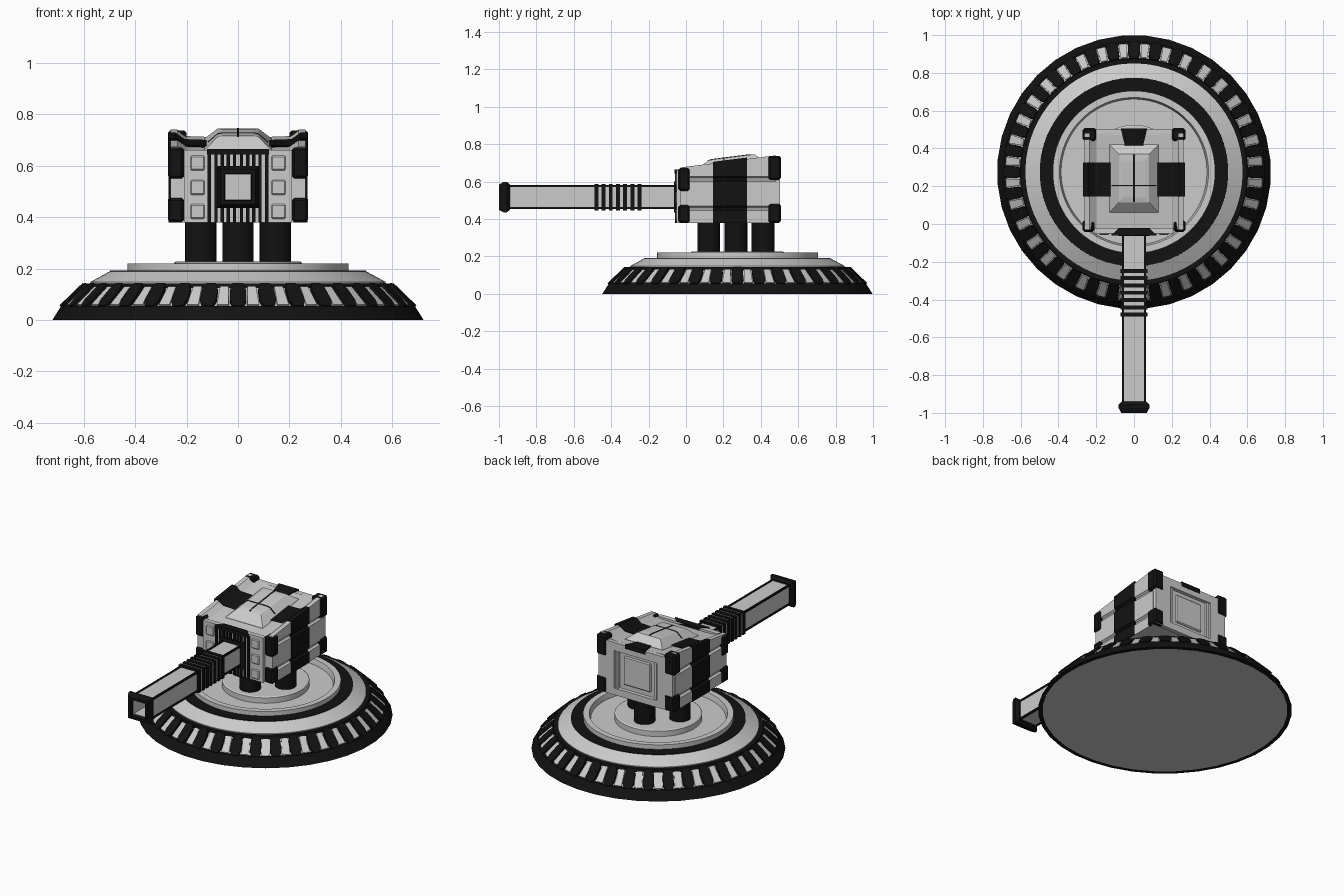
import bpy, bmesh
from math import cos, sin, pi, radians
from mathutils import Vector, Matrix

if "Cube" in bpy.data.objects:
    bpy.data.objects.remove(bpy.data.objects["Cube"])


def material(name, v):
    m = bpy.data.materials.new(name)
    m.diffuse_color = (v, v, v, 1)
    m.use_nodes = True
    m.node_tree.nodes["Principled BSDF"].inputs["Base Color"].default_value = m.diffuse_color
    return m


BLACK = material("black", 0.006)
LIGHT = material("light_grey", 0.62)
CY = 0.275                      # y of the turntable axis


def finish(name, bm, mat=None, smooth=False):
    bmesh.ops.recalc_face_normals(bm, faces=bm.faces)
    me = bpy.data.meshes.new(name)
    bm.to_mesh(me)
    bm.free()
    if smooth:
        me.shade_smooth()
        me.set_sharp_from_angle(angle=radians(25))
    if mat:
        me.materials.append(mat)
    ob = bpy.data.objects.new(name, me)
    bpy.context.collection.objects.link(ob)
    return ob


def add_loft(bm, rings, closed=False):
    """Skin a list of equal-length point rings; cap both ends or close the loop."""
    vs = [[bm.verts.new(p) for p in r] for r in rings]
    n = len(vs[0])
    for a, b in zip(vs, vs[1:] + (vs[:1] if closed else [])):
        for i in range(n):
            j = (i + 1) % n
            bm.faces.new((a[i], a[j], b[j], b[i]))
    if not closed:
        bm.faces.new(vs[0])
        bm.faces.new(vs[-1])


def loft(name, rings, mat=None, closed=False, smooth=False):
    bm = bmesh.new()
    add_loft(bm, rings, closed)
    return finish(name, bm, mat, smooth)


def lathe(name, profile, mat=None, closed=False, n=72):
    rings = [[(r * cos(2 * pi * (i + .5) / n), CY + r * sin(2 * pi * (i + .5) / n), z)
              for i in range(n)] for r, z in profile]
    return loft(name, rings, mat, closed, True)


def boxes(name, items, mat=None, mirror=False, bevel=0):
    """Boxes given as (x0, x1, y0, y1, z0, z1), optionally mirrored in x."""
    bm = bmesh.new()
    for x0, x1, y0, y1, z0, z1 in items:
        for s in ((1, -1) if mirror else (1,)):
            add_loft(bm, [[(s * x0, y0, z), (s * x1, y0, z), (s * x1, y1, z), (s * x0, y1, z)]
                          for z in (z0, z1)])
    if bevel:
        bmesh.ops.bevel(bm, geom=bm.edges[:], offset=bevel, segments=1, affect='EDGES')
    return finish(name, bm, mat)


def square(y, h, zc=0.517):
    return [(-h, y, zc - h), (h, y, zc - h), (h, y, zc + h), (-h, y, zc + h)]


# --- Round base ---
lathe("base_body", [(.70, 0), (.682, .05), (.592, .138)], n=36)
lathe("base_skirt", [(.725, 0), (.69, .055), (.67, .055), (.70, 0)], BLACK, True, n=36)
lathe("base_groove", [(.605, .12), (.60, .143), (.56, .143), (.56, .12)], BLACK, True)
lathe("base_shoulder", [(.575, .13), (.575, .148), (.50, .189), (.40, .189), (.40, .13)], None, True)
lathe("black_deck_ring", [(.50, .17), (.499, .192), (.425, .192), (.425, .17)], BLACK, True)
lathe("raised_rim", [(.43, .17), (.43, .22), (.395, .22), (.385, .185), (.385, .17)], None, True)
lathe("recessed_floor", [(.40, .14), (.40, .188)])
lathe("pedestal_disc", [(.25, .18), (.25, .222), (.242, .227)])


# --- Sloping ribs and light panels around the base ---
def slope_plates(name, outline, lift, offset, mat):
    lo, hi = Vector((.69, 0, .053)), Vector((.60, 0, .14))
    nrm = Vector((.70, 0, .72))
    bm = bmesh.new()
    for k in range(36):
        rot = Matrix.Translation((0, CY, 0)) @ Matrix.Rotation(2 * pi * (k + offset) / 36, 4, 'Z')
        rings = []
        for h in (-.015, lift):
            rings.append([rot @ (lo.lerp(hi, u) + nrm * h + Vector((0, t, 0))) for t, u in outline])
        add_loft(bm, rings)
    return finish(name, bm, mat)


slope_plates("base_ribs", [(-.02, 0), (.02, 0), (.032, .25), (.030, .75), (.02, 1),
                           (-.02, 1), (-.030, .75), (-.032, .25)], .006, 0, BLACK)
slope_plates("base_light_panels", [(-.023, .1), (.023, .1), (.017, .9), (-.017, .9)], -.001, .5, LIGHT)

# --- Four support columns ---
for k in range(4):
    cx, cy = .145 * cos(k * pi / 2), .267 + .145 * sin(k * pi / 2)
    loft("support_column", [[(cx + .061 * cos(i * pi / 12), cy + .061 * sin(i * pi / 12), z)
                             for i in range(24)] for z in (.2, .4)], BLACK, smooth=True)


# --- Turret head: cross-section lofted along y, roof rising to the rear ---
def rim(y):
    return .675 + (y + .035) * .127


def section(y, g=0.0):
    half = [(.262, .38), (.262, .445), (.250, .453), (.250, .463), (.262, .471), (.262, .602),
            (.250, .61), (.250, .62), (.262, .628), (.262, rim(y)), (.235, rim(y)),
            (.20, rim(y) - .025), (.12, rim(y) - .028)]
    half = [(x + g, z + (g if z > .64 else 0)) for x, z in half]
    return [(x, y, z) for x, z in half] + [(-x, y, z) for x, z in reversed(half)]


loft("turret_head", [section(-.03), section(.48)])
loft("head_black_band", [section(.155), section(.145, .008), section(.325, .008), section(.315)], BLACK)
boxes("corner_guards", [(.21, .272, -.042, .02, .55, .672), (.21, .272, -.042, .02, .38, .475),
                        (.20, .272, .44, .508, .61, .738), (.20, .272, .44, .508, .38, .48)],
      BLACK, True, .01)

# --- Rear frame, recess and panel ---
boxes("rear_frame", [(.15, .258, .47, .503, .382, .712), (.125, .142, .47, .496, .41, .67),
                     (0, .16, .47, .503, .66, .712), (0, .16, .47, .503, .382, .425)], None, True)
boxes("rear_panel", [(-.095, .095, .47, .49, .455, .635)], LIGHT, bevel=.006)
loft("rear_roof_mark", [[(s * w, y, rim(y) + h) for s, h in ((-1, -.05), (1, -.05), (1, -.022), (-1, -.022))]
                        for y, w in ((.40, .045), (.505, .07))], BLACK)


# --- Roof hatch: two-stage frustum with seams ---
def hatch_ring(x, y0, y1, h):
    return [(-x, y0, rim(y0) + h), (x, y0, rim(y0) + h), (x, y1, rim(y1) + h), (-x, y1, rim(y1) + h)]


loft("roof_hatch", [hatch_ring(.13, .06, .42, -.04), hatch_ring(.13, .06, .42, -.026),
                    hatch_ring(.08, .115, .37, .018), hatch_ring(.06, .14, .33, .022)], LIGHT)
loft("roof_hatch_seam_long", [hatch_ring(.004, .07, .41, -.026), hatch_ring(.004, .118, .366, .0205),
                              hatch_ring(.004, .14, .33, .024)], BLACK)
loft("roof_hatch_seam_cross", [hatch_ring(.118, .20, .207, -.012), hatch_ring(.08, .20, .207, .0205),
                               hatch_ring(.06, .20, .207, .024)], BLACK)

# --- Front plate, grille and light blocks ---
boxes("front_plate", [(-.21, .21, -.05, -.02, .38, .662)])
boxes("front_blocks", [(.13, .185, -.057, -.04, z - .029, z + .029) for z in (.422, .516, .611)],
      LIGHT, True, .005)
boxes("front_grille", [(x, x + .013, -.06, -.04, .38, .65) for x in (.007, .031, .055, .079, .105)],
      BLACK, True)
boxes("mantlet", [(-.082, .082, -.064, -.04, .435, .60)], BLACK)
loft("grille_hood", [[(s * w, y, z) for s, z in ((-1, .643), (1, .643), (1, .665), (-1, .665))]
                     for y, w in ((-.062, .12), (-.02, .08))], BLACK)

# --- Square barrel with hollow end, corner strips, ribbed sleeve and muzzle ---
loft("barrel", [square(-.82, .048), square(-.97, .048), square(-.97, .059), square(-.03, .059)])
boxes("barrel_edges", [(.053, .064, -.95, -.05, z, z + .011) for z in (.453, .570)], BLACK, True)
loft("barrel_sleeve", [square(-.485, .064), square(-.24, .064)])
for i in range(7):
    y = -.49 + i * .0385
    loft("sleeve_rib", [square(y, .071), square(y + .021, .071)], BLACK)
loft("muzzle", [square(-.94, .066), square(-.957, .081), square(-.975, .081), square(-1, .068),
                square(-1, .052), square(-.94, .05)], BLACK, True)
